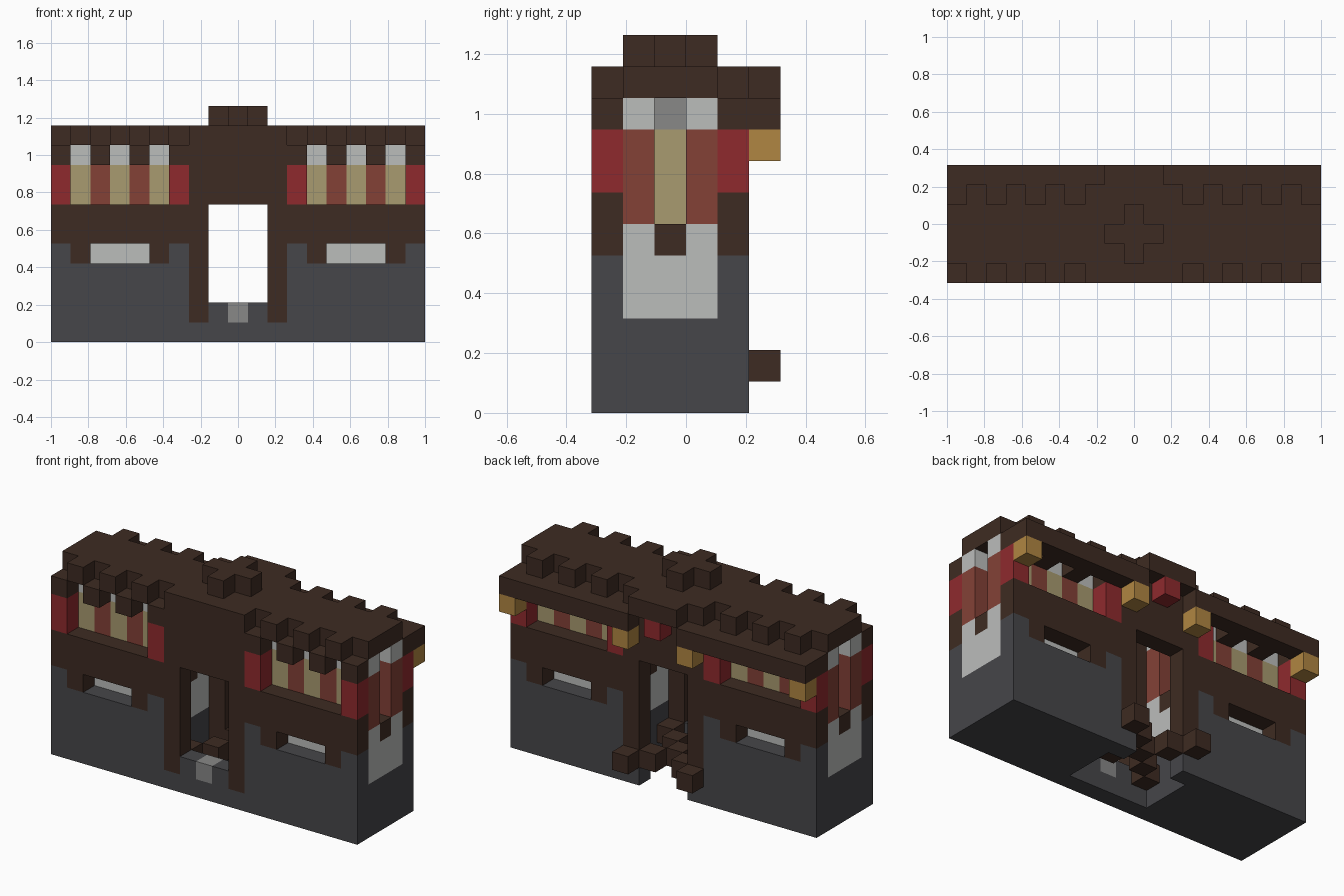
import bpy
import bmesh
from mathutils import Vector

if "Cube" in bpy.data.objects:
    bpy.data.objects.remove(bpy.data.objects["Cube"])

UNIT = 2 / 19  # edge of one block
COLOURS = {
    "dark_wood": (0.048, 0.024, 0.016),
    "slate": (0.061, 0.061, 0.067),
    "plaster": (0.5, 0.51, 0.5),
    "light_stone": (0.246, 0.246, 0.243),
    "red": (0.275, 0.023, 0.027),
    "rust": (0.227, 0.053, 0.037),
    "straw": (0.392, 0.328, 0.162),
    "gold": (0.434, 0.238, 0.054),
}
names = list(COLOURS)
materials = []
for name, rgb in COLOURS.items():
    mat = bpy.data.materials.new(name)
    mat.use_nodes = True
    mat.diffuse_color = (*rgb, 1)
    bsdf = mat.node_tree.nodes["Principled BSDF"]
    bsdf.inputs["Base Color"].default_value = (*rgb, 1)
    bsdf.inputs["Roughness"].default_value = 0.9
    materials.append(mat)

blocks = {}  # cell -> (part, colour)


def span(r):
    return range(r[0], r[1] + 1) if isinstance(r, tuple) else (r,)


def fill(part, colour, xs, ys, zs):
    """Fill a box of blocks on both sides of the centre line."""
    for x in span(xs):
        for y in span(ys):
            for z in span(zs):
                for side in (1, -1):
                    blocks[side * x, y, z] = (part, colour)


def clear(xs, ys, zs):
    for x in span(xs):
        for y in span(ys):
            for z in span(zs):
                for side in (1, -1):
                    blocks.pop((side * x, y, z), None)


# Stone base and plastered core of the two towers
fill("tower_base", "slate", (3, 9), (0, 4), (0, 4))
fill("tower_core", "plaster", (4, 8), (1, 3), (4, 9))

# Timber belt around each tower
fill("timber_belt", "dark_wood", (3, 9), (0, 4), (5, 6))

for y in (0, 4):
    # Window slits with bracket ends
    clear((5, 7), y, 4)
    for x in (4, 8):
        fill("timber_belt", "dark_wood", x, y, 4)
    # Corner posts and the beam ends above
    for x in (3, 9):
        fill("corner_post", "red", x, y, (7, 8))
    for x in (3, 5, 7, 9):
        fill("beam_ends", "dark_wood", x, y, 9)

# Striped gallery panels, set back between the posts
for y in (1, 3):
    for x in range(4, 9):
        fill("gallery_panels", "rust" if x % 2 else "straw", x, y, (7, 8))

# Tower end walls, outer and facing the passage
for wall, inner in ((9, 8), (3, 4)):
    fill("end_wall", "plaster", wall, (1, 3), (3, 5))
    fill("end_wall", "dark_wood", wall, 2, 5)
    clear(wall, 2, (6, 9))
    for y in (1, 3):
        fill("end_wall", "rust", wall, y, (6, 8))
        fill("end_wall", "plaster", wall, y, 9)
    fill("end_wall", "straw", inner, 2, (6, 8))
    fill("end_wall", "light_stone", inner, 2, 9)

# Gateway: posts, lintels and sill
for y in (0, 4):
    fill("gate_frame", "slate", 2, y, 0)
    fill("gate_frame", "dark_wood", 2, y, (1, 6))
    fill("gate_lintel", "dark_wood", (0, 2), y, (7, 9))
fill("gate_sill", "slate", (0, 1), 0, (0, 1))
fill("gate_sill", "light_stone", 0, 0, 1)

# Crossed floor beams in the passage
for x, y in ((0, 3), (1, 4), (2, 5), (1, 2), (2, 1)):
    fill("crossed_beams", "dark_wood", x, y, 1)

# Roof slab with notched edges and a cross on top
fill("roof", "dark_wood", (0, 9), (1, 3), 10)
for y in (0, 4):
    fill("roof", "dark_wood", (0, 2), y, 10)
    for x in (4, 6, 8):
        fill("roof", "dark_wood", x, y, 10)
fill("roof", "dark_wood", (0, 1), 5, 10)
fill("roof_cross", "dark_wood", (0, 1), 2, 11)
fill("roof_cross", "dark_wood", 0, (1, 3), 11)

# Rear eave with its lanterns and red keystone
fill("rear_eave", "dark_wood", (2, 9), 5, 9)
fill("keystone", "red", 0, 5, 9)
for x in (2, 9):
    fill("lanterns", "gold", x, 5, 8)

# One mesh for each part, keeping only the exposed block faces
AXES = [Vector(v) for v in ((1, 0, 0), (0, 1, 0), (0, 0, 1))]
for part in sorted({p for p, c in blocks.values()}):
    bm = bmesh.new()
    for cell, (owner, colour) in blocks.items():
        if owner != part:
            continue
        centre = Vector((cell[0], cell[1] - 2.5, cell[2] + 0.5))
        for a in range(3):
            for sign in (1, -1):
                n = AXES[a] * sign
                if tuple(int(cell[k] + n[k]) for k in range(3)) in blocks:
                    continue
                u = AXES[(a + 1) % 3] / 2
                v = AXES[(a + 2) % 3] / 2 * sign
                mid = centre + n / 2
                corners = (mid - u - v, mid + u - v, mid + u + v, mid - u + v)
                face = bm.faces.new([bm.verts.new(c * UNIT) for c in corners])
                face.material_index = names.index(colour)
    bmesh.ops.remove_doubles(bm, verts=bm.verts, dist=UNIT / 100)
    mesh = bpy.data.meshes.new(part)
    bm.to_mesh(mesh)
    bm.free()
    for mat in materials:
        mesh.materials.append(mat)
    bpy.context.collection.objects.link(bpy.data.objects.new(part, mesh))
